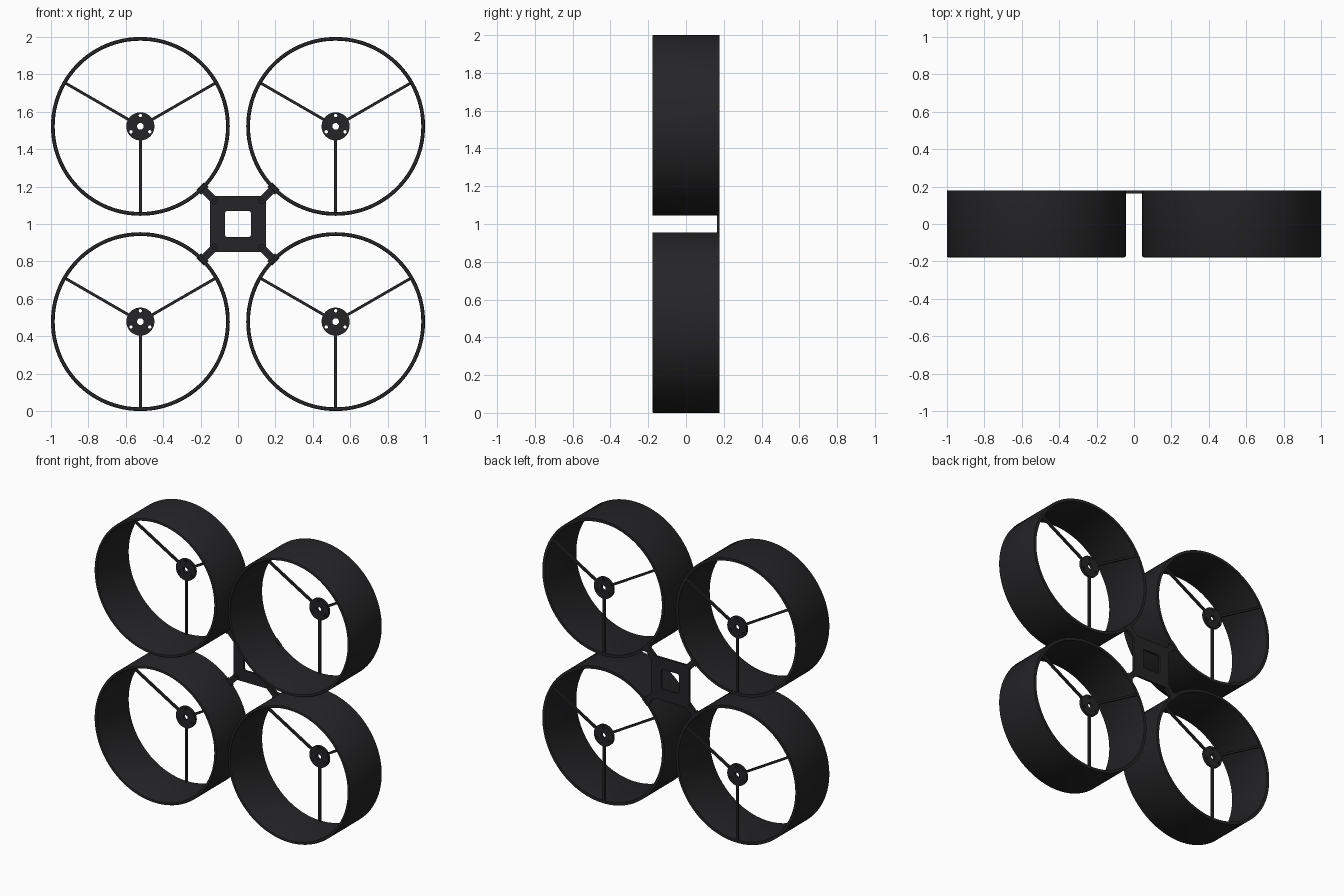
import bpy, bmesh
from math import pi, sin, cos, radians
from mathutils import Matrix

if "Cube" in bpy.data.objects:
    bpy.data.objects.remove(bpy.data.objects["Cube"])

BACK = 0.178          # rear plane shared by ducts, spokes and plate
C, R, WALL = 0.522, 0.478, 0.02
mat = bpy.data.materials.new("matte_black")
mat.diffuse_color = (0.018, 0.018, 0.02, 1)
mat.use_nodes = True
mat.node_tree.nodes["Principled BSDF"].inputs["Base Color"].default_value = mat.diffuse_color


def circle(r, n, cx=0, cy=0):
    return [(cx + r * cos(2 * pi * i / n), cy + r * sin(2 * pi * i / n)) for i in range(n)]


def rounded_square(h, r, n=6):
    pts = []
    for k, (sx, sy) in enumerate([(1, 1), (-1, 1), (-1, -1), (1, -1)]):
        for i in range(n + 1):
            a = pi / 2 * (k + i / n)
            pts.append((sx * (h - r) + r * cos(a), sy * (h - r) + r * sin(a)))
    return pts


def finish(ob):
    ob.data.materials.clear()
    ob.data.materials.append(mat)
    bpy.ops.object.select_all(action='DESELECT')
    ob.select_set(True)
    bpy.context.view_layer.objects.active = ob
    bpy.ops.object.shade_smooth_by_angle(angle=radians(30))
    return ob


def slab(name, loops, y0, y1, angle=0):
    """Outline with holes in the x-z plane, extruded from y0 to y1."""
    cu = bpy.data.curves.new(name, 'CURVE')
    cu.dimensions, cu.fill_mode, cu.extrude = '2D', 'BOTH', (y1 - y0) / 2
    for loop in loops:
        s = cu.splines.new('POLY')
        s.points.add(len(loop) - 1)
        for p, (x, y) in zip(s.points, loop):
            p.co = (x, y, 0, 1)
        s.use_cyclic_u = True
    tmp = bpy.data.objects.new(name + "_outline", cu)
    bpy.context.collection.objects.link(tmp)
    bpy.context.view_layer.update()
    me = bpy.data.meshes.new_from_object(tmp.evaluated_get(bpy.context.evaluated_depsgraph_get()))
    bpy.data.objects.remove(tmp)
    me.transform(Matrix.Translation((0, (y0 + y1) / 2, 0)) @ Matrix.Rotation(pi / 2, 4, 'X')
                 @ Matrix.Rotation(angle, 4, 'Z'))
    bm = bmesh.new()
    bm.from_mesh(me)
    bmesh.ops.remove_doubles(bm, verts=bm.verts, dist=1e-5)
    bmesh.ops.recalc_face_normals(bm, faces=bm.faces)
    bm.to_mesh(me)
    bm.free()
    ob = bpy.data.objects.new(name, me)
    bpy.context.collection.objects.link(ob)
    return finish(ob)


def lathe(name, profile, n=128):
    """Closed (radius, y) profile revolved around the y axis."""
    bm = bmesh.new()
    rings = [[bm.verts.new((r * cos(2 * pi * i / n), y, r * sin(2 * pi * i / n)))
              for r, y in profile] for i in range(n)]
    m = len(profile)
    for i in range(n):
        a, b = rings[i], rings[(i + 1) % n]
        for j in range(m):
            bm.faces.new((a[j], a[(j + 1) % m], b[(j + 1) % m], b[j]))
    bmesh.ops.recalc_face_normals(bm, faces=bm.faces)
    me = bpy.data.meshes.new(name)
    bm.to_mesh(me)
    bm.free()
    ob = bpy.data.objects.new(name, me)
    bpy.context.collection.objects.link(ob)
    return finish(ob)


# One propeller guard: duct with a softened front lip, motor mount, three spokes
e = 0.006
duct = lathe("duct", [(R - WALL, BACK), (R, BACK), (R, -BACK + e), (R - 0.3 * e, -BACK + 0.3 * e),
                      (R - e, -BACK), (R - WALL + e, -BACK), (R - WALL + 0.3 * e, -BACK + 0.3 * e),
                      (R - WALL, -BACK + e)])
holes = [circle(0.009, 16, 0.058 * cos(a), 0.058 * sin(a))
         for a in (pi / 2, pi * 7 / 6, pi * 11 / 6)]
hub = slab("motor_mount", [circle(0.075, 48), circle(0.018, 24)] + holes, BACK - 0.02, BACK)
w = 0.0075
spokes = [slab("spoke", [[(0.07, -w), (R - WALL / 2, -w), (R - WALL / 2, w), (0.07, w)]],
               BACK - 0.016, BACK - 0.001, a) for a in (pi / 6, pi * 5 / 6, -pi / 2)]

# Repeat the guard at the four corners
parts = [duct, hub] + spokes
for sx in (-1, 1):
    for sz in (-1, 1):
        for p in parts:
            ob = p if (sx, sz) == (1, 1) else p.copy()
            if ob is not p:
                bpy.context.collection.objects.link(ob)
            ob.location = (sx * C, 0, 1 + sz * C)

# Central plate with square opening
plate = slab("centre_plate", [rounded_square(0.15, 0.015), rounded_square(0.07, 0.015)],
             BACK - 0.015, BACK)
plate.location.z = 1

# Diagonal arms: rounded screw end on the plate, wider clamp on the duct wall
aw, tw = 0.02, 0.029
end = [(0.18 + aw * cos(t), aw * sin(t)) for t in [pi / 2 + pi * i / 10 for i in range(11)]]
outline = end + [(0.25, -aw), (0.25, -tw), (0.286, -tw), (0.286, tw), (0.25, tw), (0.25, aw)]
for k in range(4):
    arm = slab("arm", [outline, circle(0.007, 12, 0.182, 0)], BACK - 0.024, BACK - 0.001,
               pi / 4 + k * pi / 2)
    arm.location.z = 1
